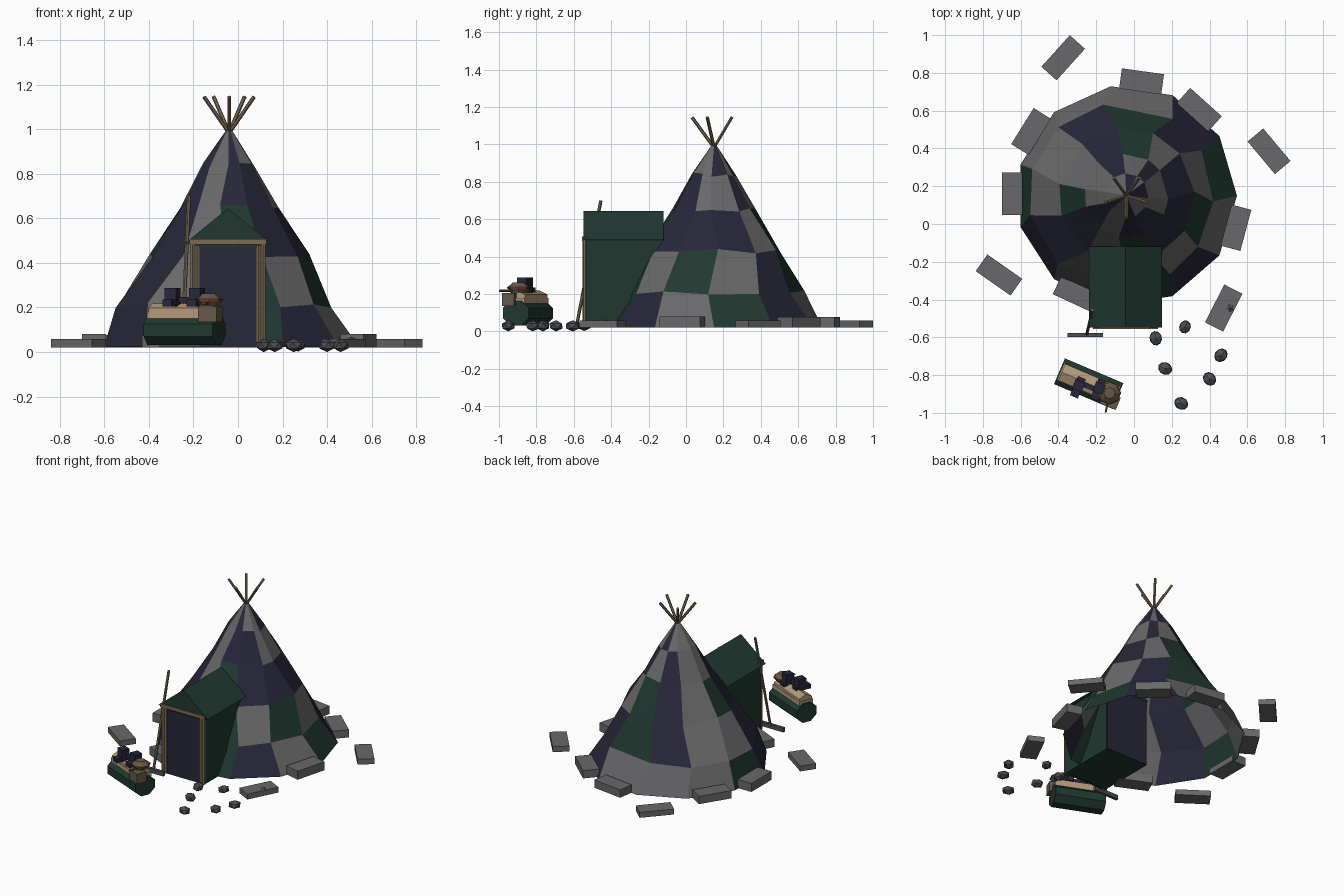
import bpy, bmesh, math, random
from math import radians, cos, sin, pi
from mathutils import Vector, Matrix

if "Cube" in bpy.data.objects:
    bpy.data.objects.remove(bpy.data.objects["Cube"])

random.seed(4)


def mat(name, r, g, b):
    m = bpy.data.materials.new(name)
    m.diffuse_color = (r, g, b, 1)
    m.use_nodes = True
    m.node_tree.nodes["Principled BSDF"].inputs["Base Color"].default_value = m.diffuse_color
    return m


GREY = mat("grey", .14, .14, .145)
NAVY = mat("navy", .021, .020, .042)
GREEN = mat("green", .014, .040, .030)
WOOD = mat("wood", .20, .145, .085)
TAN = mat("tan", .46, .33, .20)
BROWN = mat("brown", .13, .10, .065)
RED = mat("red", .25, .04, .02)
STONE = mat("stone", .075, .078, .09)


def finish(name, bm, *mats):
    bmesh.ops.recalc_face_normals(bm, faces=bm.faces)
    me = bpy.data.meshes.new(name)
    bm.to_mesh(me)
    bm.free()
    for m in mats:
        me.materials.append(m)
    ob = bpy.data.objects.new(name, me)
    bpy.context.collection.objects.link(ob)
    return ob


def box(name, loc, size, m, rot=0):
    bm = bmesh.new()
    M = Matrix.Translation(loc) @ Matrix.Rotation(radians(rot), 4, 'Z') @ Matrix.Diagonal((*size, 1))
    bmesh.ops.create_cube(bm, size=1, matrix=M)
    return finish(name, bm, m)


def rod(name, a, b, r, m, sides=6, r2=None, squash=1, spin=0):
    a, b = Vector(a), Vector(b)
    d = b - a
    M = (Matrix.Translation((a + b) / 2) @ Matrix.Diagonal((1, 1, squash, 1))
         @ d.to_track_quat('Z', 'Y').to_matrix().to_4x4() @ Matrix.Rotation(spin, 4, 'Z'))
    bm = bmesh.new()
    bmesh.ops.create_cone(bm, cap_ends=True, segments=sides, radius1=r,
                          radius2=r if r2 is None else r2, depth=d.length, matrix=M)
    return finish(name, bm, m)


def extrude_y(name, profile, y0, y1, m):
    bm = bmesh.new()
    f = bm.faces.new([bm.verts.new((x, y0, z)) for x, z in profile])
    new = bmesh.ops.extrude_face_region(bm, geom=[f])['geom']
    bmesh.ops.translate(bm, vec=(0, y1 - y0, 0), verts=[v for v in new if isinstance(v, bmesh.types.BMVert)])
    if f.is_valid is False or len(bm.faces) < len(profile) + 2:
        bm.faces.new([v for v in bm.verts if abs(v.co.y - y0) < 1e-6][:len(profile)])
    return finish(name, bm, m)


# Patchwork tent: eleven-sided open cone, one colour letter per patch
CX, CY, N = -.04, .15, 11
rings = [(.585, .022), (.49, .21), (.36, .43), (.222, .655), (.118, .835), (.01, 1.0)]
patches = ["gnggggnggng", "gnvnggngvgv", "ngvngvngvnn", "gngnggngnng", "ngngggngngg"]
patches[0] = "vnggGvngvng".replace("G", "g")
bm = bmesh.new()
rows = []
for j, (r, z) in enumerate(rings):
    row = []
    for i in range(N):
        inner = 0 < j < len(rings) - 1
        a = 2 * pi * i / N + (random.uniform(-.13, .13) if inner else 0)
        rr = r - (.03 * cos(a) if j == 1 else 0)
        zz = z + (random.uniform(-.015, .015) if inner else 0)
        row.append(bm.verts.new((CX + rr * cos(a), CY + rr * sin(a), zz)))
    rows.append(row)
for j, colours in enumerate(patches):
    for i in range(N):
        k = (i + 1) % N
        f = bm.faces.new((rows[j][i], rows[j][k], rows[j + 1][k], rows[j + 1][i]))
        f.material_index = "gnv".index(colours[i])
me = finish("tent", bm, GREY, NAVY, GREEN)

# Crossed poles at the tip
for k in range(5):
    a = -pi / 2 + k * 2 * pi / 5
    d = Vector((cos(a), sin(a), 0))
    c = Vector((CX, CY, 0))
    rod("tent_pole", c - d * .035 + Vector((0, 0, .935)), c + d * .118 + Vector((0, 0, 1.145)), .009, WOOD)

# Entrance porch with pitched roof, door and frame
MX = -.045
extrude_y("porch_walls", [(MX - .165, .022), (MX + .165, .022), (MX + .165, .50), (MX - .165, .50)],
          -.535, -.13, GREEN)
extrude_y("porch_roof", [(MX - .193, .488), (MX + .193, .488), (MX, .645)], -.547, -.12, GREEN)
box("door", (MX, -.535, .245), (.27, .012, .45), NAVY)
box("porch_back", (MX, -.128, .26), (.325, .012, .475), NAVY)
for s in (-1, 1):
    for off, h in ((.138, .48), (.158, .49)):
        rod("door_post", (MX + s * off, -.543, .022), (MX + s * off, -.543, h), .011, WOOD)
box("lintel", (MX, -.545, .495), (.345, .022, .024), WOOD)

# Long-handled tool leaning on the porch
rod("tool_handle", (-.25, -.585, .03), (-.22, -.455, .70), .009, WOOD)
box("tool_head", (-.258, -.587, .038), (.19, .02, .03), STONE)

# Bedroll with blanket on top, built along its own axis
ang = radians(-23)
U = Vector((cos(ang), sin(ang), 0))
V = Vector((-sin(ang), cos(ang), 0))
C = Vector((-.24, -.845, 0))


def P(u, v, z):
    return C + U * u + V * v + Vector((0, 0, z))


rod("bedroll", P(-.168, 0, .098), P(.168, 0, .098), .08, GREEN, sides=8, squash=.9, spin=pi / 8)
rod("blanket", P(-.155, 0, .175), P(.15, 0, .175), .055, TAN, sides=6, squash=.8)
box("blanket_flap", P(0, 0, .165), (.325, .10, .03), TAN, -23)

# Binoculars
for u, v in ((-.045, -.03), (.06, .0)):
    p = P(u, v, .25)
    box("binocular_barrel", p, (.055, .055, .075), NAVY, -23)
    box("binocular_base", p - Vector((0, 0, .03)) - V * .01, (.045, .11, .03), NAVY, -23)
box("binocular_bridge", P(.008, -.015, .235), (.11, .025, .025), NAVY, -23)

# Canteen with red band and spout
H = Vector((-.13, -.895, 0))
Z = Vector((0, 0, 1))
rod("canteen_bottom", H + Z * .208, H + Z * .232, .042, BROWN, 8, .06)
rod("canteen_band", H + Z * .230, H + Z * .238, .062, RED, 8)
rod("canteen_top", H + Z * .236, H + Z * .262, .06, BROWN, 8, .03)
rod("canteen_spout", H + Z * .218, (-.15, -.998, .218), .006, BROWN)
box("canteen_pouch", (-.125, -.935, .17), (.09, .07, .07), BROWN, -23)

# Flat slabs around the tent: x, y, turn, height
for x, y, rot, h in [(-.375, .88, 48, .038), (.04, .755, -8, .055), (.345, .605, -42, .055),
                     (.715, .385, -50, .038), (.54, -.02, 75, .06), (.475, -.445, 63, .038),
                     (-.715, -.27, -35, .038), (-.645, .16, 90, .06), (-.545, .49, 58, .055),
                     (-.305, -.37, -25, .055)]:
    box("stone_slab", (x, y, .021 + h / 2), (.225, .108, h), GREY, rot)

# Pebbles by the door
for x, y, r, z in [(.115, -.605, .04, .03), (.27, -.545, .037, .03), (.165, -.765, .04, .03),
                   (.46, -.695, .04, .03), (.40, -.82, .04, .03), (.25, -.95, .04, .03),
                   (.51, -.445, .026, .05)]:
    bm = bmesh.new()
    M = (Matrix.Translation((x, y, z)) @ Matrix.Rotation(random.uniform(0, 6), 4, 'Z')
         @ Matrix.Diagonal((r * 1.08, r * .92, r * .75, 1)))
    bmesh.ops.create_icosphere(bm, subdivisions=1, radius=1, matrix=M)
    finish("pebble", bm, STONE)
